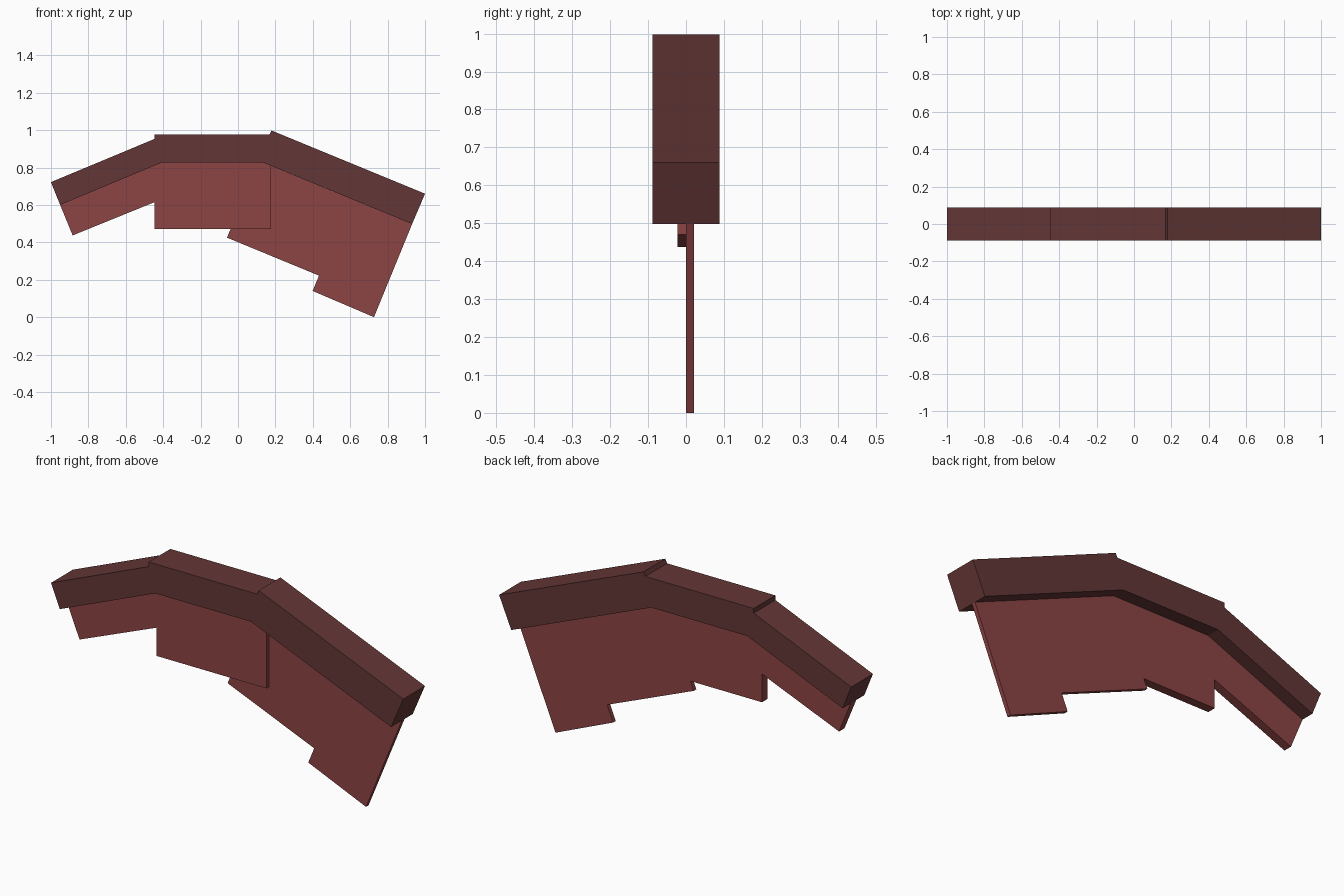
import bpy
import bmesh

cube = bpy.data.objects.get("Cube")
if cube:
    bpy.data.objects.remove(cube, do_unlink=True)


def make_material(name, rgb):
    mat = bpy.data.materials.new(name)
    mat.use_nodes = True
    color = (*rgb, 1.0)
    mat.diffuse_color = color
    bsdf = mat.node_tree.nodes["Principled BSDF"]
    bsdf.inputs["Base Color"].default_value = color
    bsdf.inputs["Roughness"].default_value = 0.8
    return mat


def extrude_profile(name, outline, y_front, y_back, mat):
    """Extrude an x-z outline along y into a closed solid."""
    bm = bmesh.new()
    face = bm.faces.new([bm.verts.new((x, y_front, z)) for x, z in outline])
    result = bmesh.ops.extrude_face_region(bm, geom=[face], use_keep_orig=True)
    moved = [v for v in result["geom"] if isinstance(v, bmesh.types.BMVert)]
    bmesh.ops.translate(bm, verts=moved, vec=(0, y_back - y_front, 0))
    bmesh.ops.recalc_face_normals(bm, faces=bm.faces[:])
    mesh = bpy.data.meshes.new(name)
    bm.to_mesh(mesh)
    bm.free()
    mesh.materials.append(mat)
    obj = bpy.data.objects.new(name, mesh)
    bpy.context.collection.objects.link(obj)
    return obj


dark_red = make_material("dark brown red", (0.127, 0.037, 0.037))
brick_red = make_material("brick red", (0.262, 0.056, 0.056))

# Wide three-part bent rim with small steps on top
extrude_profile("top_rim", [
    (-1.0, 0.722), (-0.446, 0.953), (-0.446, 0.977), (0.169, 0.977),
    (0.179, 0.998), (1.0, 0.66), (0.931, 0.498), (0.136, 0.826),
    (-0.409, 0.826), (-0.951, 0.60)], -0.088, 0.088, dark_red)

# Thick panel below the sloped left arm and the level middle
extrude_profile("thick_panel", [
    (-0.951, 0.60), (-0.884, 0.437), (-0.446, 0.615), (-0.446, 0.47),
    (0.177, 0.47), (0.177, 0.809), (0.136, 0.826), (-0.409, 0.826)],
    -0.023, 0.021, brick_red)

# Thin panel below the long arm, with a notched lower edge
extrude_profile("thin_panel", [
    (0.177, 0.809), (0.177, 0.47), (-0.04, 0.47), (-0.059, 0.425),
    (0.433, 0.222), (0.399, 0.14), (0.727, 0.0), (0.931, 0.498)],
    0.0, 0.021, brick_red)
